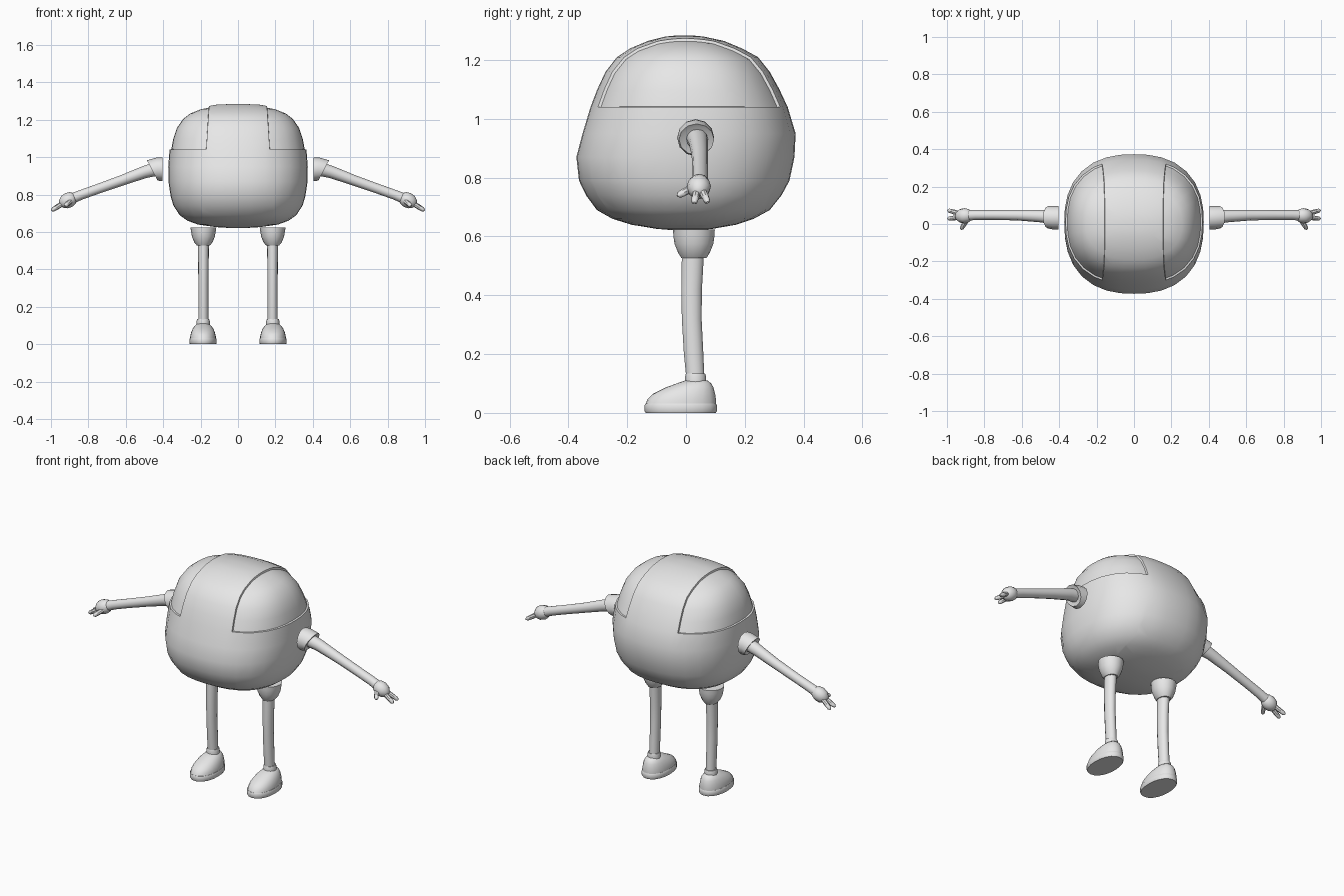
import bpy, bmesh, math
from mathutils import Vector

if "Cube" in bpy.data.objects:
    bpy.data.objects.remove(bpy.data.objects["Cube"])

grey = bpy.data.materials.new("light grey")
grey.diffuse_color = (0.8, 0.8, 0.8, 1)
grey.use_nodes = True
grey.node_tree.nodes["Principled BSDF"].inputs["Base Color"].default_value = grey.diffuse_color


def finish(name, bm, mirror=True, angle=40):
    bmesh.ops.recalc_face_normals(bm, faces=bm.faces)
    me = bpy.data.meshes.new(name)
    bm.to_mesh(me)
    bm.free()
    me.materials.append(grey)
    ob = bpy.data.objects.new(name, me)
    bpy.context.collection.objects.link(ob)
    bpy.ops.object.select_all(action='DESELECT')
    ob.select_set(True)
    bpy.context.view_layer.objects.active = ob
    bpy.ops.object.shade_smooth_by_angle(angle=math.radians(angle))
    if mirror:
        ob.modifiers.new("Mirror", 'MIRROR').use_mirror_merge = False
    return ob


def skin(rings):
    """Bridge equal-length rings of points and cap both ends."""
    bm = bmesh.new()
    rows = [[bm.verts.new(p) for p in r] for r in rings]
    n = len(rows[0])
    for a, b in zip(rows, rows[1:]):
        for i in range(n):
            j = (i + 1) % n
            bm.faces.new((a[i], a[j], b[j], b[i]))
    bm.faces.new(rows[0][::-1])
    bm.faces.new(rows[-1])
    return bm


def layers(rows, cx=0, power=2.4, n=32):
    """Rounded horizontal sections: z, half width, front y, back y."""
    rings = []
    for z, hx, y0, y1 in rows:
        ring = []
        for i in range(n):
            t = 2 * math.pi * i / n
            c, s = math.cos(t), math.sin(t)
            k = (abs(c) ** power + abs(s) ** power) ** (-1 / power)
            ring.append((cx + hx * c * k, (y0 + y1) / 2 + (y1 - y0) / 2 * s * k, z))
        rings.append(ring)
    return skin(rings)


def tube(stations, n=12, tangents=None):
    """Round sections along a path: point, radius."""
    pts = [Vector(p) for p, r in stations]
    rings = []
    for k, (p, r) in enumerate(stations):
        d = Vector(tangents[k]) if tangents else pts[min(k + 1, len(pts) - 1)] - pts[max(k - 1, 0)]
        d.normalize()
        ref = Vector((0, 1, 0)) if abs(d.y) < 0.9 else Vector((1, 0, 0))
        u = d.cross(ref).normalized()
        v = d.cross(u)
        rings.append([pts[k] + r * (math.cos(2 * math.pi * i / n) * u + math.sin(2 * math.pi * i / n) * v)
                      for i in range(n)])
    return skin(rings)


# Body: rounded block with a recessed panel on each upper side
bm = layers([
    (.621, .04, -.04, .04), (.626, .12, -.10, .09), (.640, .215, -.185, .17),
    (.660, .27, -.25, .23), (.69, .312, -.303, .285), (.74, .345, -.34, .325),
    (.79, .36, -.364, .352), (.87, .372, -.373, .369), (.95, .373, -.352, .373),
    (1.04, .366, -.325, .346), (1.10, .355, -.302, .318), (1.16, .335, -.274, .285),
    (1.21, .30, -.235, .245), (1.24, .262, -.19, .19), (1.265, .20, -.13, .13),
    (1.28, .12, -.07, .06), (1.284, .04, -.03, .02)])
for s in (-1, 1):
    bmesh.ops.bisect_plane(bm, geom=bm.verts[:] + bm.edges[:] + bm.faces[:],
                           plane_co=(s * .155, 0, 1.27), plane_no=(s, 0, .065))


def in_panel(f):
    c = f.calc_center_median()
    return c.z > 1.04 and abs(c.x) > .155 + .065 * (1.27 - c.z)


bmesh.ops.recalc_face_normals(bm, faces=bm.faces)
bmesh.ops.inset_region(bm, faces=[f for f in bm.faces if in_panel(f)],
                       thickness=.004, depth=-.009, use_even_offset=True)
finish("body", bm, mirror=False, angle=38)

# Shoulder cuffs
finish("shoulder_cuff", tube(
    [((.405, .033, .936), .063), ((.428, .033, .935), .063), ((.459, .036, .930), .060),
     ((.455, .036, .932), .045)],
    tangents=[(1, 0, 0), (1, 0, -.15), (1, 0, -.52), (1, 0, -.52)]))

# Arms
finish("arm", tube([((.445, .037, .935), .037), ((.50, .042, .920), .033), ((.62, .047, .876), .028),
                    ((.75, .048, .830), .026), ((.84, .048, .798), .026), ((.89, .046, .778), .028)]))

# Hands with two fingers and a thumb
finish("hand", tube([((.872, .045, .786), .022), ((.882, .045, .782), .034), ((.905, .044, .771), .041),
                     ((.928, .043, .759), .037), ((.946, .042, .749), .022), ((.952, .042, .746), .008)]))
for name, a, b in (("back_finger", (.93, .055, .757), (.997, .074, .716)),
                   ("front_finger", (.93, .036, .755), (.997, .028, .714)),
                   ("thumb", (.895, .02, .765), (.925, -.029, .738))):
    a, b = Vector(a), Vector(b)
    finish(name, tube([(a, .013), (a.lerp(b, .5), .013), (a.lerp(b, .88), .011), (b, .004)], 8))

# Hip sockets
finish("hip", layers([(.527, .034, -.016, .07), (.545, .049, -.027, .081), (.575, .061, -.039, .093),
                      (.603, .066, -.043, .097), (.624, .069, -.044, .098)], .185, 2, 16))

# Legs
finish("leg", layers([(.10, .027, .002, .064), (.20, .027, -.008, .060), (.32, .027, -.015, .054),
                      (.42, .028, -.017, .055), (.54, .030, -.015, .062)], .185, 2, 14))

# Ankle rings
finish("ankle_ring", layers([(.10, .035, -.004, .069), (.124, .035, -.004, .069),
                             (.134, .032, -.001, .066)], .186, 2, 14))

# Shoes and soles
finish("shoe", layers([(.028, .069, -.138, .102), (.045, .068, -.132, .102), (.065, .063, -.112, .099),
                       (.085, .054, -.073, .094), (.100, .042, -.032, .086),
                       (.111, .027, .0, .072)], .187, 2.2, 20))
finish("sole", layers([(0, .070, -.137, .101), (.006, .073, -.141, .105), (.026, .073, -.141, .105),
                       (.032, .070, -.138, .102)], .187, 2.2, 20))
